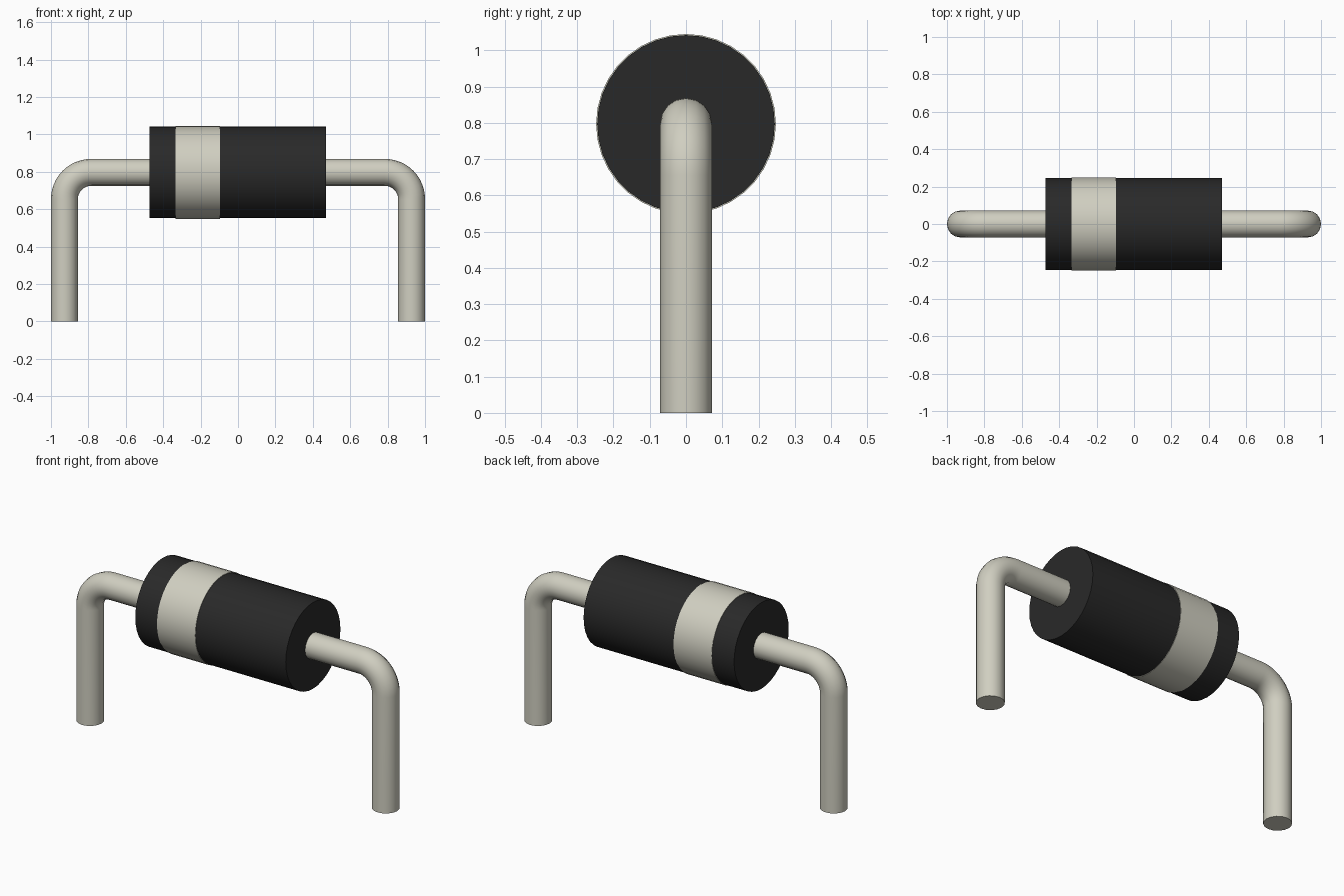
import bpy
import math

if "Cube" in bpy.data.objects:
    bpy.data.objects.remove(bpy.data.objects["Cube"], do_unlink=True)

AXIS_Z = 0.797      # height of the body axis
WIRE_R = 0.072
BEND_R = 0.143
LEG_X = 1 - WIRE_R


def material(name, rgb):
    mat = bpy.data.materials.new(name)
    mat.use_nodes = True
    mat.diffuse_color = (*rgb, 1)
    mat.node_tree.nodes["Principled BSDF"].inputs["Base Color"].default_value = (*rgb, 1)
    return mat


black = material("black_plastic", (0.022, 0.022, 0.022))
metal = material("pale_metal", (0.63, 0.62, 0.53))


def finish(obj, name, mat):
    obj.name = obj.data.name = name
    obj.data.materials.clear()
    obj.data.materials.append(mat)
    bpy.ops.object.shade_smooth_by_angle(angle=math.radians(35))


def barrel(name, x0, x1, radius, mat):
    """Cylinder lying along x."""
    bpy.ops.mesh.primitive_cylinder_add(
        vertices=36, radius=radius, depth=x1 - x0,
        location=((x0 + x1) / 2, 0, AXIS_Z), rotation=(0, math.pi / 2, 0))
    finish(bpy.context.object, name, mat)


def bent_lead(name, side):
    """Round wire from inside the body, bent down to the ground."""
    path = [(0.4, AXIS_Z)]
    steps = 12
    for i in range(steps + 1):
        a = math.pi / 2 * i / steps
        path.append((LEG_X - BEND_R + BEND_R * math.sin(a),
                     AXIS_Z - BEND_R + BEND_R * math.cos(a)))
    path.append((LEG_X, 0))

    curve = bpy.data.curves.new(name, "CURVE")
    curve.dimensions = "3D"
    curve.bevel_depth = WIRE_R
    curve.bevel_resolution = 6
    curve.use_fill_caps = True
    spline = curve.splines.new("POLY")
    spline.points.add(len(path) - 1)
    for point, (x, z) in zip(spline.points, path):
        point.co = (side * x, 0, z, 1)

    obj = bpy.data.objects.new(name, curve)
    bpy.context.collection.objects.link(obj)
    bpy.ops.object.select_all(action="DESELECT")
    obj.select_set(True)
    bpy.context.view_layer.objects.active = obj
    bpy.ops.object.convert(target="MESH")
    finish(bpy.context.object, name, metal)


# Body with its marking band
barrel("body", -0.473, 0.471, 0.245, black)
barrel("marking_band", -0.335, -0.095, 0.248, metal)

# Wire leads
bent_lead("left_lead", 1)
bent_lead("right_lead", -1)
